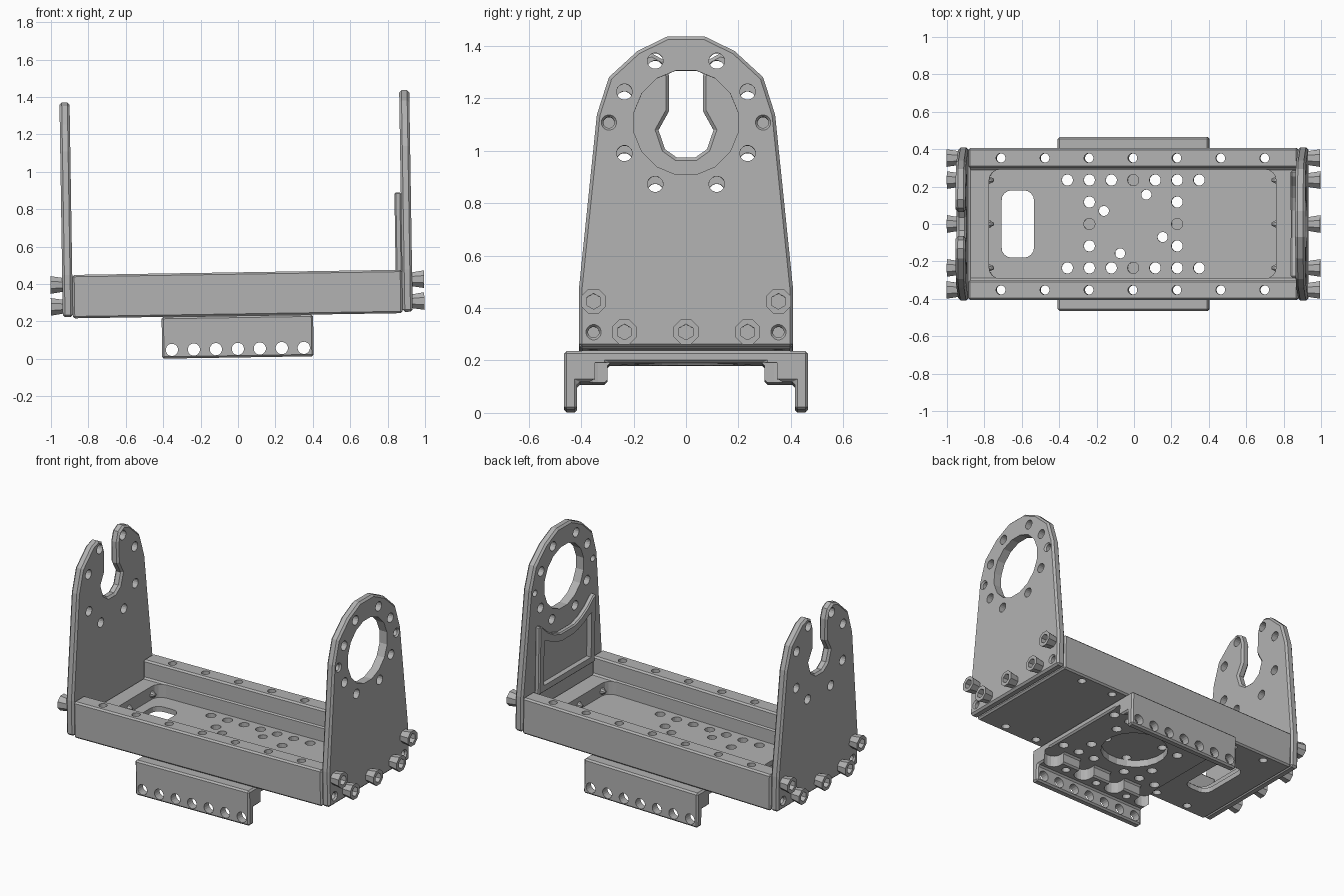
import bpy, bmesh, math
from mathutils import Matrix

if "Cube" in bpy.data.objects:
    bpy.data.objects.remove(bpy.data.objects["Cube"], do_unlink=True)

metal = bpy.data.materials.new("machined grey")
metal.use_nodes = True
GREY = (0.45, 0.45, 0.45, 1)
metal.diffuse_color = GREY
metal.node_tree.nodes["Principled BSDF"].inputs["Base Color"].default_value = GREY

TILT = Matrix.Rotation(math.radians(-0.9), 4, 'Y')
PLACE = {'x': lambda u, v, w: (w, u, v),
         'y': lambda u, v, w: (u, w, v),
         'z': lambda u, v, w: (u, v, w)}


def mirror(half):
    return half + [(-u, v) for u, v in reversed(half)]


def circle(u, v, r, n=16):
    turn = math.pi / n
    return [(u + r * math.cos(turn * (2 * i + 1)), v + r * math.sin(turn * (2 * i + 1)))
            for i in range(n)]


def rounded(u0, u1, v0, v1, r, steps=4):
    pts = []
    corners = [(u1 - r, v1 - r), (u0 + r, v1 - r), (u0 + r, v0 + r), (u1 - r, v0 + r)]
    for k, (u, v) in enumerate(corners):
        for i in range(steps + 1):
            a = math.pi / 2 * (k + i / steps)
            pts.append((u + r * math.cos(a), v + r * math.sin(a)))
    return pts


def solid(axis, pts, lo, hi, end=None):
    """One closed prism, or a taper when end gives the far outline."""
    return axis, pts, lo, hi, end or pts


def make(name, solids, bevel=0):
    bm = bmesh.new()
    for axis, pts, lo, hi, end in solids:
        a = [bm.verts.new(PLACE[axis](u, v, lo)) for u, v in pts]
        b = [bm.verts.new(PLACE[axis](u, v, hi)) for u, v in end]
        bm.faces.new(a)
        bm.faces.new(b[::-1])
        for i in range(len(a)):
            j = (i + 1) % len(a)
            bm.faces.new((a[i], b[i], b[j], a[j]))
    bmesh.ops.recalc_face_normals(bm, faces=bm.faces)
    mesh = bpy.data.meshes.new(name)
    bm.to_mesh(mesh)
    bm.free()
    mesh.materials.append(metal)
    obj = bpy.data.objects.new(name, mesh)
    bpy.context.collection.objects.link(obj)
    if bevel:
        mod = obj.modifiers.new("edge", 'BEVEL')
        mod.width = bevel
        mod.segments = 1
        mod.limit_method = 'ANGLE'
        mod.angle_limit = math.radians(50)
        apply(obj)
    return obj


def apply(obj):
    bpy.context.view_layer.update()
    graph = bpy.context.evaluated_depsgraph_get()
    mesh = bpy.data.meshes.new_from_object(obj.evaluated_get(graph))
    obj.modifiers.clear()
    obj.data = mesh


def cut(obj, solids):
    cutter = make("cutter", solids)
    mod = obj.modifiers.new("cut", 'BOOLEAN')
    mod.operation = 'DIFFERENCE'
    mod.solver = 'EXACT'
    mod.object = cutter
    apply(obj)
    bpy.data.objects.remove(cutter, do_unlink=True)


P = 0.1175            # hole pitch
AXLE = 1.093          # height of the pivot centre
LOW, HIGH = 0.293, 0.41
BOLTS = [(-2 * P, LOW), (0, LOW), (2 * P, LOW), (-3 * P, HIGH), (3 * P, HIGH)]
parts = []

# Channel body: rails and floor, then pocket, then holes
BASE, TOP, WALL = 0.23, 0.462, 0.345
body = make("channel_body", [solid('x', mirror(
    [(0.406, BASE), (0.406, TOP), (0.3, TOP), (0.3, WALL)]), -0.879, 0.884)], 0.01)
cut(body, [solid('z', rounded(-0.77, 0.765, -0.292, 0.292, 0.06), 0.262, 0.6)])
rows = [(i * P, s * 2 * P) for i in range(-3, 4) for s in (-1, 1)]
sides = [(s * 2 * P, k * P) for s in (-1, 1) for k in (-1, 0, 1)]
diagonal = [(-0.157, 0.07), (0.07, 0.157), (0.157, -0.07), (-0.07, -0.157)]
rails = [(i * 2 * P, s * 3 * P) for i in range(-3, 4) for s in (-1, 1)]
floor_cuts = [solid('z', circle(x, y, 0.03), 0, 0.6) for x, y in rows + sides]
floor_cuts += [solid('z', circle(x, y, 0.027), 0, 0.6) for x, y in diagonal]
floor_cuts += [solid('z', circle(x, y, 0.025), 0, 0.6) for x, y in rails]
floor_cuts.append(solid('z', rounded(-0.705, -0.53, -0.18, 0.18, 0.055), 0, 0.6))
cut(body, floor_cuts)
parts.append(body)

# Bolt tips showing inside the pocket
parts.append(make("bolt_tips", [
    solid('x', circle(y, LOW, 0.025, 8), wall, wall - s * 0.03, circle(y, LOW, 0.008, 8))
    for s, wall in ((-1, -0.775), (1, 0.77)) for y in (-2 * P, 0, 2 * P)]))

# End plates
shoulder = [(0.408, 0.237), (0.408, 0.463), (0.34, 1.123), (0.294, 1.266), (0.185, 1.366)]
ring_plate = make("left_ring_plate", [
    solid('x', mirror(shoulder + [(0.07, 1.422)]), 0.884, 0.938)], 0.012)
slot_plate = make("right_slot_plate", [
    solid('x', mirror(shoulder + [(0.13, 1.385), (0.085, 1.36), (0.065, 1.3), (0.065, 1.165),
                                  (0.105, 1.093), (0.08, 1.02), (0.035, 0.988)]),
          -0.933, -0.879)], 0.012)
bolt_ring = [(a * P * sy, AXLE + b * P * sz) for a, b in ((1, 2), (2, 1))
             for sy in (-1, 1) for sz in (-1, 1)]
pilot = [(s * 3 * P, LOW) for s in (-1, 1)]
ears = [(s * 0.294, AXLE) for s in (-1, 1)]
for plate, face, s, small in ((ring_plate, 0.938, 1, pilot + ears), (slot_plate, -0.933, -1, pilot)):
    back = face - s * 0.08
    cut(plate, [solid('x', circle(y, z, 0.03), back, face + s * 0.05) for y, z in bolt_ring]
        + [solid('x', circle(y, z, 0.021), back, face + s * 0.05) for y, z in small])
    cut(plate, [solid('x', circle(y, z, 0.021), face - s * 0.01, face + s * 0.002,
                      circle(y, z, 0.031)) for y, z in small])
    parts.append(plate)
cut(ring_plate, [solid('x', circle(0, AXLE, 0.202), 0.8, 1)])

# Raised pad on the inner face of the ring plate


def pad_outline(side, bottom, r):
    start = math.asin((side - 0.03) / r)
    half = [(side, bottom), (side, AXLE - r * math.cos(start) + 0.01)]
    half += [(r * math.sin(start * k / 4), AXLE - r * math.cos(start * k / 4))
             for k in (4, 3, 2, 1)]
    return mirror(half)


pad = make("inner_pad", [solid('x', pad_outline(0.285, 0.44, 0.34), 0.85, 0.887)], 0.008)
cut(pad, [solid('x', pad_outline(0.24, 0.485, 0.39), 0.8, 0.882)])
parts.append(pad)

# Socket head bolts
for name, face, s in (("left_bolts", 0.936, 1), ("right_bolts", -0.931, -1)):
    bolts = make(name, [solid('x', circle(y, z, 0.04, 8), face, face + s * 0.065,
                              circle(y, z, 0.051, 8)) for y, z in BOLTS])
    cut(bolts, [solid('x', circle(y, z, 0.03, 6), face + s * 0.02, face + s * 0.1)
                for y, z in BOLTS])
    parts.append(bolts)

# Mounting bracket underneath, with side legs and scalloped hole bosses
bracket = make("mounting_bracket", [solid('x', mirror(
    [(0.465, 0.007), (0.465, BASE), (0.465, BASE), (0.415, BASE)][:2]) [:2]
    + [(-0.465, BASE), (-0.465, 0.007)]
    + [(-u, v) for u, v in ((0.415, 0.007), (0.415, 0.112), (0.3, 0.112), (0.3, 0.185))]
    + [(0.3, 0.185), (0.3, 0.112), (0.415, 0.112), (0.415, 0.007)], -0.405, 0.405)], 0.01)
cut(bracket, [solid('z', rounded(x - 0.055, x + 0.055, *sorted((s * 0.25, s * 0.385)), 0.05),
                    0.05, 0.185)
              for x in (-3 * P, -P, P, 3 * P) for s in (-1, 1)])
open_holes = [h for h in rows if h[0]] + [h for h in sides if h[1] and abs(h[1]) < 2 * P]
cut(bracket, [solid('z', circle(x, y, 0.03), 0.05, 0.5) for x, y in open_holes]
    + [solid('z', circle(x, y, 0.025), 0.05, 0.5) for x, y in rails if abs(x) < 0.3]
    + [solid('z', circle(0, 0, 0.2, 20), 0.05, 0.5)])
cut(bracket, [solid('y', circle(i * P, 0.053, 0.033), -0.6, 0.6) for i in range(-3, 4)])
parts.append(bracket)

# The whole assembly leans slightly
for part in parts:
    part.matrix_world = TILT
